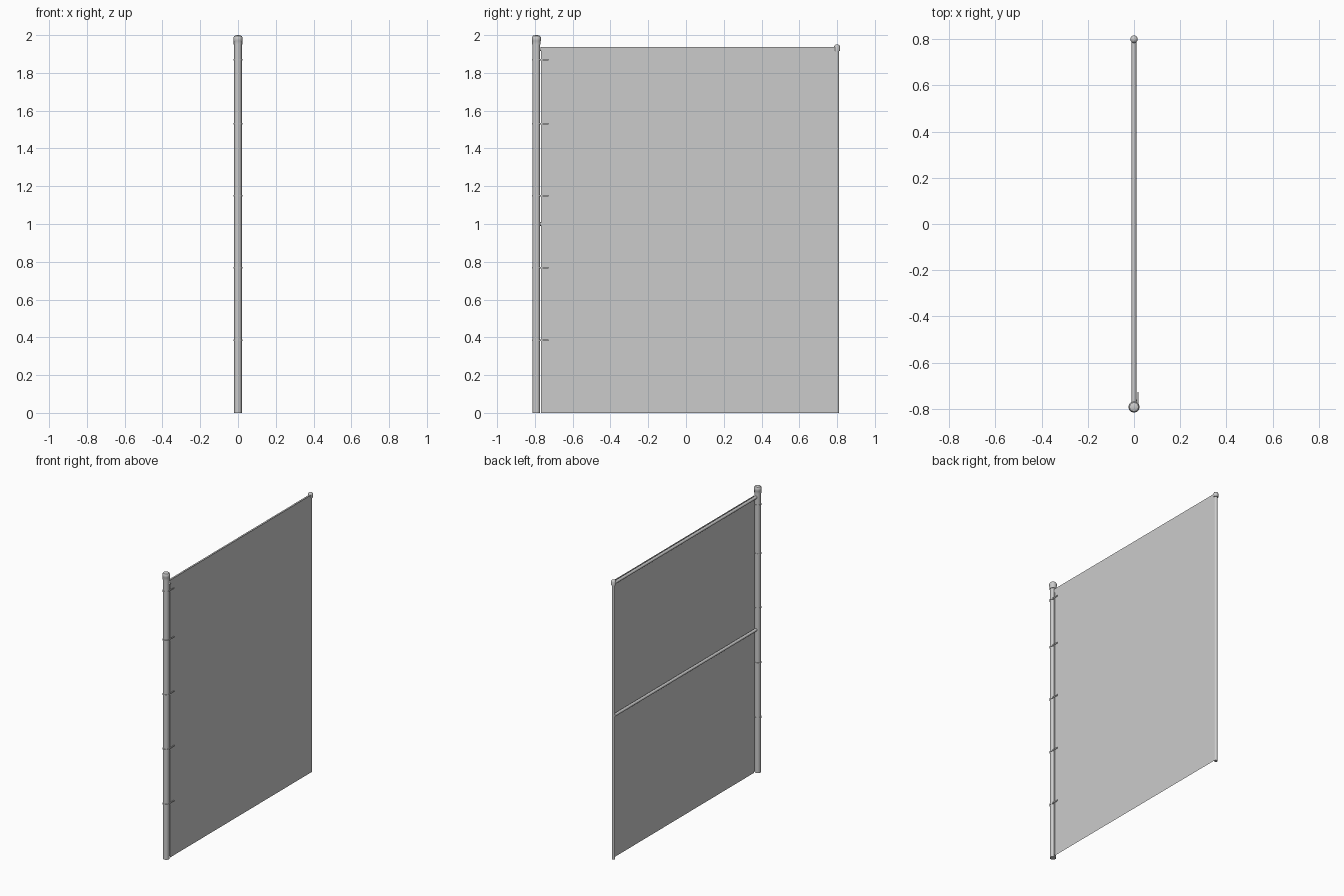
import bpy, bmesh, math
from mathutils import Vector

if "Cube" in bpy.data.objects:
    bpy.data.objects.remove(bpy.data.objects["Cube"])

POST_Y, END_Y = -0.792, 0.80


def finish(name, bm, smooth=True):
    bmesh.ops.recalc_face_normals(bm, faces=bm.faces)
    me = bpy.data.meshes.new(name)
    bm.to_mesh(me)
    bm.free()
    ob = bpy.data.objects.new(name, me)
    bpy.context.collection.objects.link(ob)
    if smooth:
        bpy.ops.object.select_all(action='DESELECT')
        ob.select_set(True)
        bpy.context.view_layer.objects.active = ob
        bpy.ops.object.shade_smooth_by_angle(angle=math.radians(35))
    return ob


def rod(name, a, b, r, n=20):
    a, b = Vector(a), Vector(b)
    bm = bmesh.new()
    bmesh.ops.create_cone(bm, cap_ends=True, segments=n, radius1=r, radius2=r, depth=(b - a).length)
    rot = Vector((0, 0, 1)).rotation_difference(b - a).to_matrix()
    for v in bm.verts:
        v.co = rot @ v.co + (a + b) / 2
    return finish(name, bm)


def lathe(name, profile, x, y, n=24):
    bm = bmesh.new()
    vs = [bm.verts.new((r, 0, z)) for r, z in profile]
    es = [bm.edges.new(p) for p in zip(vs, vs[1:])]
    bmesh.ops.spin(bm, geom=vs + es, cent=(0, 0, 0), axis=(0, 0, 1), angle=2 * math.pi, steps=n)
    bmesh.ops.remove_doubles(bm, verts=bm.verts, dist=1e-5)
    ob = finish(name, bm)
    ob.location = (x, y, 0)
    return ob


def box(name, lo, hi):
    bm = bmesh.new()
    bmesh.ops.create_cube(bm, size=1)
    for v in bm.verts:
        v.co = [(l + h) / 2 + c * (h - l) for l, h, c in zip(lo, hi, v.co)]
    return finish(name, bm, False)


# posts
rod("main_post", (0, POST_Y, 0), (0, POST_Y, 1.96), 0.020, 24)
rod("end_post", (0, END_Y, 0), (0, END_Y, 1.93), 0.011)

# domed post caps
lathe("main_post_cap", [(0.020, 1.950), (0.0225, 1.950), (0.0225, 1.968), (0.024, 1.972),
                        (0.024, 1.988), (0.019, 1.996), (0.010, 1.999), (0, 2.0)], 0, POST_Y)
lathe("end_post_cap", [(0.011, 1.915), (0.016, 1.915), (0.016, 1.940), (0.012, 1.947),
                       (0.006, 1.950), (0, 1.951)], 0, END_Y)

# horizontal rails
for name, z in (("middle_rail", 1.0), ("top_rail", 1.925)):
    rod(name, (0, POST_Y + 0.02, z), (0, END_Y, z), 0.010)

# mesh sheet
bm = bmesh.new()
bm.faces.new([bm.verts.new((0.011, y, z)) for y, z in
              ((-0.768, 0), (END_Y, 0), (END_Y, 1.937), (-0.768, 1.937))])
finish("fence_sheet", bm, False)

# tension bar and bands clamping it to the main post
box("tension_bar", (0.009, -0.768, 0.01), (0.014, -0.760, 1.91))
for i, z in enumerate((0.385, 0.768, 1.15, 1.53, 1.87)):
    lathe(f"band_{i}", [(0.020, z - 0.004), (0.0232, z - 0.004), (0.0232, z + 0.004),
                        (0.020, z + 0.004)], 0, POST_Y)
    box(f"band_tail_{i}", (0.015, POST_Y + 0.012, z - 0.004), (0.019, -0.728, z + 0.004))
